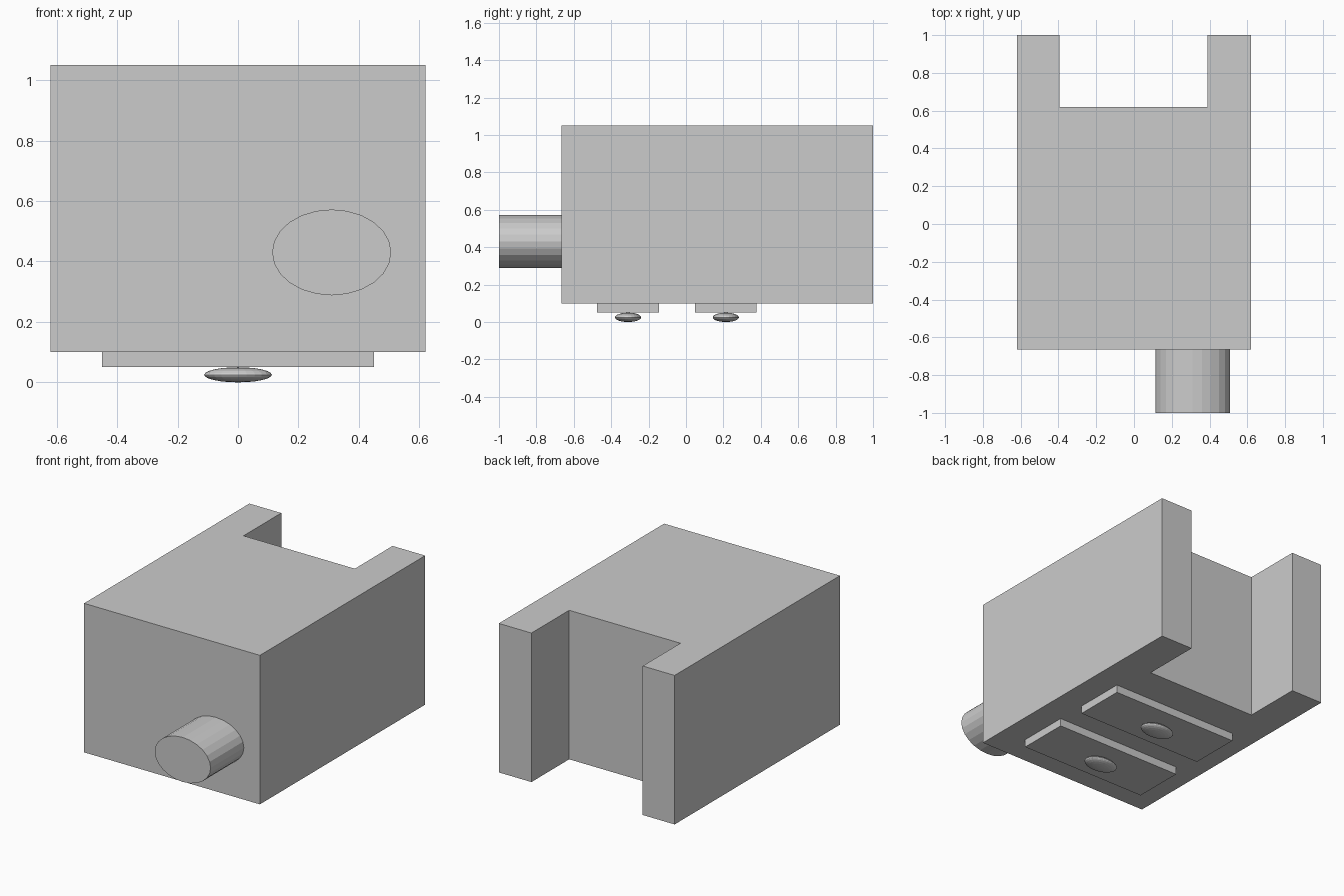
import bpy, bmesh, math
from mathutils import Matrix, Vector

if "Cube" in bpy.data.objects:
    bpy.data.objects.remove(bpy.data.objects["Cube"])


def make_object(name, bm):
    bmesh.ops.recalc_face_normals(bm, faces=bm.faces)
    mesh = bpy.data.meshes.new(name)
    bm.to_mesh(mesh)
    bm.free()
    obj = bpy.data.objects.new(name, mesh)
    bpy.context.collection.objects.link(obj)
    return obj


def prism(name, outline, z0, z1):
    bm = bmesh.new()
    face = bm.faces.new([bm.verts.new((x, y, z0)) for x, y in outline])
    ext = bmesh.ops.extrude_face_region(bm, geom=[face], use_keep_orig=True)
    top = [v for v in ext["geom"] if isinstance(v, bmesh.types.BMVert)]
    bmesh.ops.translate(bm, verts=top, vec=(0, 0, z1 - z0))
    return make_object(name, bm)


# main block with a full-height slot cut into the back
prism("body", [(-0.62, -0.665), (0.62, -0.665), (0.62, 1), (0.39, 1),
               (0.39, 0.62), (-0.395, 0.62), (-0.395, 1), (-0.62, 1)], 0.1, 1.05)

# oval peg on the front face
bm = bmesh.new()
bmesh.ops.create_cone(bm, cap_ends=True, segments=24, radius1=1, radius2=1, depth=1,
                      matrix=Matrix.Translation((0.31, -0.83, 0.43))
                      @ Matrix.Diagonal((0.197, 0.34, 0.142, 1))
                      @ Matrix.Rotation(math.pi / 2, 4, 'X'))
make_object("front_peg", bm)

# two raised pads underneath, each with a flattened round foot
for label, y in (("front", -0.31), ("rear", 0.213)):
    prism(label + "_pad", [(-0.45, y - 0.165), (0.45, y - 0.165),
                           (0.45, y + 0.165), (-0.45, y + 0.165)], 0.05, 0.1)
    bm = bmesh.new()
    bmesh.ops.create_uvsphere(bm, u_segments=24, v_segments=12, radius=1,
                              matrix=Matrix.Translation((0, y, 0.025))
                              @ Matrix.Diagonal((0.112, 0.07, 0.025, 1)))
    make_object(label + "_foot", bm)
